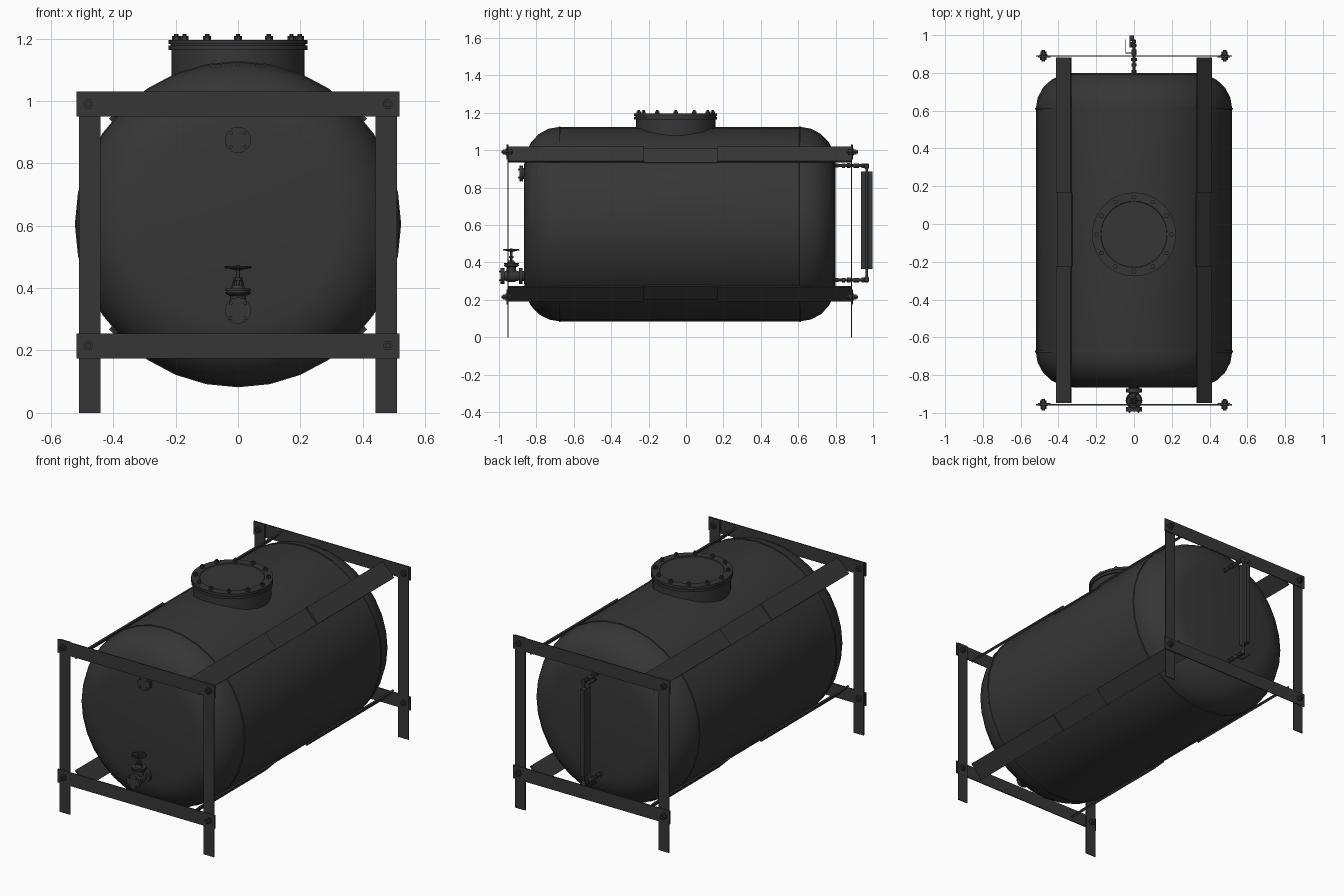
import bpy, bmesh, math
from mathutils import Vector, Matrix

if "Cube" in bpy.data.objects:
    bpy.data.objects.remove(bpy.data.objects["Cube"])

paint = bpy.data.materials.new("dark_grey_paint")
paint.use_nodes = True
colour = (0.037, 0.037, 0.037, 1)
paint.diffuse_color = colour
paint.node_tree.nodes["Principled BSDF"].inputs["Base Color"].default_value = colour

X, Y, Z = Vector((1, 0, 0)), Vector((0, 1, 0)), Vector((0, 0, 1))
AXIS_Z = 0.605      # height of the tank axis
RADIUS = 0.52
parts = []


def finish(name, bm):
    bmesh.ops.recalc_face_normals(bm, faces=bm.faces)
    mesh = bpy.data.meshes.new(name)
    bm.to_mesh(mesh)
    bm.free()
    mesh.materials.append(paint)
    obj = bpy.data.objects.new(name, mesh)
    bpy.context.collection.objects.link(obj)
    parts.append(obj)
    return obj


def lathe(name, profile, start, direction, segs=16):
    """Turn (radius, distance) pairs about a line and cap both ends."""
    bm = bmesh.new()
    turn = Vector(direction).to_track_quat('Z', 'Y').to_matrix().to_4x4()
    place = Matrix.Translation(start) @ turn
    rings = []
    for r, h in profile:
        angles = [2 * math.pi * i / segs for i in range(segs)]
        rings.append([bm.verts.new(place @ Vector((r * math.cos(a), r * math.sin(a), h)))
                      for a in angles])
    for low, high in zip(rings, rings[1:]):
        for i in range(segs):
            j = (i + 1) % segs
            bm.faces.new((low[i], low[j], high[j], high[i]))
    bm.faces.new(rings[0])
    bm.faces.new(rings[-1])
    return finish(name, bm)


def rod(name, start, end, r, segs=12):
    d = Vector(end) - Vector(start)
    return lathe(name, [(r, 0), (r, d.length)], start, d, segs)


def box(name, centre, size, tilt=None):
    bm = bmesh.new()
    bmesh.ops.create_cube(bm, size=1)
    turn = tilt or Matrix.Identity(4)
    bm.transform(Matrix.Translation(centre) @ turn @ Matrix.Diagonal((*size, 1)))
    return finish(name, bm)


def bolt_circle(name, centre, direction, ring, count, r, height, offset=0):
    """Hexagonal bolt heads around a flange."""
    turn = Vector(direction).to_track_quat('Z', 'Y')
    for i in range(count):
        a = 2 * math.pi * i / count + offset
        p = Vector(centre) + turn @ Vector((ring * math.cos(a), ring * math.sin(a), 0))
        lathe(name, [(r, 0), (r, height * 0.7), (r * 0.55, height * 0.7), (r * 0.55, height)],
              p, direction, 6)


# Tank shell with rounded shoulders and flat ends
steps = 5
corner = [(math.sin(math.pi / 2 * i / steps), math.cos(math.pi / 2 * i / steps))
          for i in range(steps + 1)]
shoulder = 0.2
front = [(RADIUS - shoulder * (1 - s), -0.675 - 0.19 * c) for s, c in corner]
back = [(RADIUS - shoulder * (1 - s), 0.61 + 0.19 * c) for s, c in reversed(corner)]
lathe("tank_shell", front + back, (0, 0, AXIS_Z), Y, 32)

# Weld seams
for y in (-0.675, 0.61):
    lathe("weld_seam", [(0.515, -0.006), (0.523, -0.004), (0.523, 0.004), (0.515, 0.006)],
          (0, y, AXIS_Z), Y, 32)

# Manhole neck, flange, lid and bolts
hatch = Vector((0, -0.055, 0))
lathe("manhole_neck", [(0.213, 0.95), (0.213, 1.17)], hatch, Z, 32)
lathe("manhole_flange", [(0.222, 1.164), (0.222, 1.178), (0.216, 1.178), (0.216, 1.182),
                         (0.222, 1.182), (0.222, 1.195), (0.176, 1.195), (0.174, 1.191)],
      hatch, Z, 32)
bolt_circle("manhole_bolt", hatch + Z * 1.195, Z, 0.198, 12, 0.013, 0.019)

# Tangent rails along the tank, with a flush pad in the middle
for sx in (-1, 1):
    for sz in (-1, 1):
        out = Vector((sx, 0, sz)).normalized()
        tilt = Matrix.Rotation(math.atan2(sx, sz), 4, 'Y')
        for y0, y1, dist, thick in ((-0.948, -0.225, 0.526, 0.01),
                                    (-0.225, 0.165, 0.517, 0.008),
                                    (0.165, 0.882, 0.526, 0.01)):
            centre = out * dist + Vector((0, (y0 + y1) / 2, AXIS_Z))
            box("rail", centre, (0.108, y1 - y0, thick), tilt)

# End frames: flat legs, crossbars and corner bolts
for y, side in ((-0.951, -1), (0.884, 1)):
    for sx in (-1, 1):
        box("frame_leg", (sx * 0.475, y, 0.515), (0.068, 0.006, 1.03))
    for z in (0.215, 0.99):
        box("frame_crossbar", (0, y + side * 0.006, z), (1.036, 0.006, 0.08))
        for sx in (-1, 1):
            lathe("frame_bolt", [(0.021, 0), (0.021, 0.005), (0.016, 0.005), (0.016, 0.02),
                                 (0.009, 0.02), (0.009, 0.028)],
                  (sx * 0.48, y + side * 0.008, z), Y * side, 6)
            lathe("frame_nut", [(0.018, 0), (0.018, 0.014), (0.009, 0.014), (0.009, 0.022)],
                  (sx * 0.48, y - side * 0.003, z), Y * -side, 6)

# Blind flange on the upper front
lathe("blind_flange", [(0.03, -0.01), (0.03, 0.006), (0.042, 0.006), (0.042, 0.014),
                       (0.038, 0.014), (0.038, 0.017), (0.042, 0.017), (0.042, 0.026)],
      (0, -0.865, 0.875), -Y, 24)
bolt_circle("blind_flange_bolt", (0, -0.891, 0.875), -Y, 0.031, 4, 0.006, 0.007, math.pi / 4)

# Drain valve: flanged body, bonnet, yoke, stem and handwheel
lathe("valve_body", [(0.026, -0.01), (0.026, 0.008), (0.042, 0.008), (0.042, 0.028),
                     (0.024, 0.028), (0.032, 0.052), (0.032, 0.086), (0.024, 0.105),
                     (0.042, 0.105), (0.042, 0.127), (0.026, 0.127)],
      (0, -0.865, 0.328), -Y, 24)
bolt_circle("valve_flange_bolt", (0, -0.992, 0.328), -Y, 0.033, 4, 0.006, 0.008, math.pi / 4)
stem = Vector((0, -0.934, 0))
lathe("valve_bonnet", [(0.026, 0.328), (0.026, 0.375), (0.04, 0.382), (0.04, 0.388),
                       (0.035, 0.388), (0.035, 0.391), (0.04, 0.391), (0.04, 0.398),
                       (0.022, 0.398), (0.014, 0.41)], stem, Z, 20)
for sx in (-1, 1):
    rod("valve_yoke", stem + X * sx * 0.018 + Z * 0.398, stem + X * sx * 0.01 + Z * 0.432, 0.004, 8)
lathe("valve_gland", [(0.015, 0.425), (0.015, 0.434)], stem, Z, 6)
rod("valve_stem", stem + Z * 0.4, stem + Z * 0.474, 0.006)
bpy.ops.mesh.primitive_torus_add(major_radius=0.04, minor_radius=0.004, major_segments=24,
                                 minor_segments=8, location=stem + Z * 0.467)
wheel = bpy.context.object
wheel.name = "valve_handwheel"
wheel.data.materials.append(paint)
parts.append(wheel)
for i in range(5):
    a = 2 * math.pi * i / 5
    rim = Vector((math.cos(a), math.sin(a), 0)) * 0.04
    rod("handwheel_spoke", stem + Z * 0.458, stem + rim + Z * 0.467, 0.003, 6)

# Level gauge on the back: connecting pipes with fittings and small levers
gauge_y = 0.966
for z, inward in ((0.918, -1), (0.306, 1)):
    rod("gauge_pipe", (0, 0.79, z), (0, gauge_y, z), 0.007)
    for y, r, length in ((0.8, 0.013, 0.015), (0.835, 0.012, 0.014), (0.862, 0.015, 0.018),
                         (0.895, 0.012, 0.03), (0.938, 0.014, 0.016)):
        rod("gauge_fitting", (0, y, z), (0, y + length, z), r, 6 if r > 0.012 else 12)
    lathe("gauge_elbow", [(0.008, -0.012), (0.012, -0.008), (0.012, 0.012), (0.009, 0.018)],
          (0, gauge_y, z), Z * inward)
    rod("lever_pivot", (0, 0.905, z), (-0.044, 0.905, z), 0.003, 8)
    box("gauge_lever", (-0.044, 0.94, z), (0.004, 0.075, 0.008))

# Gauge sight tube and its two-leaf guard
rod("gauge_tube", (0, gauge_y, 0.306), (0, gauge_y, 0.918), 0.007)
for side in (-1, 1):
    box("gauge_guard", (-0.012, gauge_y + side * 0.0175, 0.625), (0.024, 0.028, 0.52))
box("gauge_backplate", (-0.022, gauge_y, 0.625), (0.005, 0.06, 0.52))

# Smooth curved surfaces, keep edges sharp
bpy.ops.object.select_all(action='DESELECT')
for obj in parts:
    obj.select_set(True)
bpy.context.view_layer.objects.active = parts[0]
bpy.ops.object.shade_smooth_by_angle(angle=math.radians(32))
